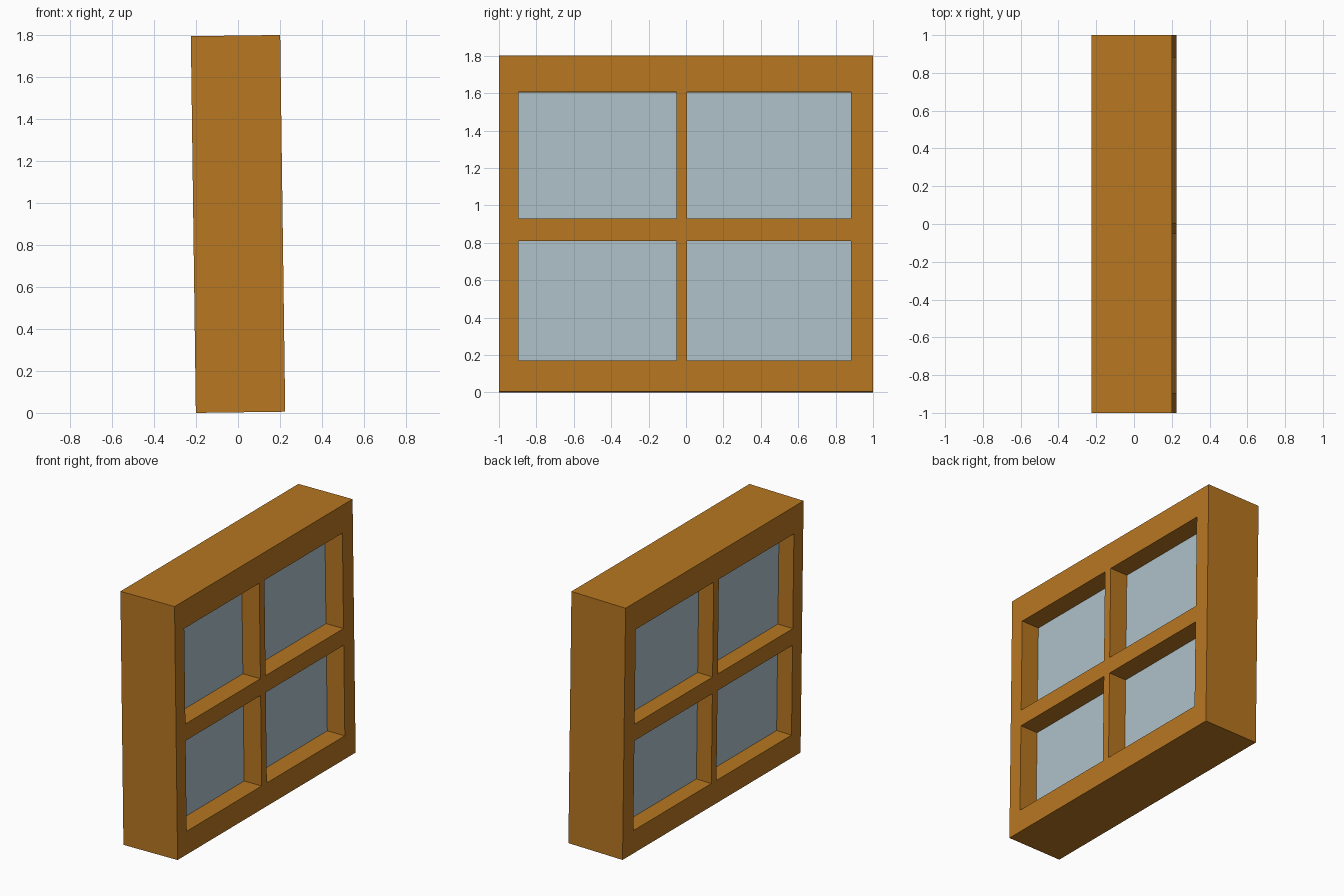
import bpy, bmesh, math
from mathutils import Matrix

if "Cube" in bpy.data.objects:
    bpy.data.objects.remove(bpy.data.objects["Cube"])

HALF = 0.213                              # half depth of the frame
TILT = 0.0133                             # slight lean towards -x
YS = [-1, -0.895, -0.052, 0.006, 0.882, 1]
ZS = [0, 0.164, 0.805, 0.924, 1.6, 1.796]
PLACE = Matrix.Translation((0.012, 0, HALF * math.sin(TILT))) @ Matrix.Rotation(-TILT, 4, 'Y')


def material(name, color):
    m = bpy.data.materials.new(name)
    m.diffuse_color = (*color, 1)
    m.use_nodes = True
    m.node_tree.nodes["Principled BSDF"].inputs["Base Color"].default_value = m.diffuse_color
    return m


def finish(name, bm, mat):
    bmesh.ops.recalc_face_normals(bm, faces=bm.faces)
    bm.transform(PLACE)
    me = bpy.data.meshes.new(name)
    bm.to_mesh(me)
    bm.free()
    me.materials.append(mat)
    ob = bpy.data.objects.new(name, me)
    bpy.context.collection.objects.link(ob)
    return ob


def slab(name, cells, x0, x1, mat):
    """Extrude chosen cells of the y/z grid from x0 to x1."""
    bm = bmesh.new()
    for i, j in cells:
        corners = [(i, j), (i + 1, j), (i + 1, j + 1), (i, j + 1)]
        bm.faces.new([bm.verts.new((x0, YS[a], ZS[b])) for a, b in corners])
    bmesh.ops.remove_doubles(bm, verts=bm.verts, dist=1e-5)
    base = bm.faces[:]
    ext = bmesh.ops.extrude_face_region(bm, geom=base, use_keep_orig=True)
    for v in ext["geom"]:
        if isinstance(v, bmesh.types.BMVert):
            v.co.x = x1
    return finish(name, bm, mat)


wood = material("orange wood", (0.479, 0.184, 0.015))
glass = material("pale blue glass", (0.423, 0.539, 0.584))

panes = [(i, j) for i in (1, 3) for j in (1, 3)]
bars = [(i, j) for i in range(5) for j in range(5) if (i, j) not in panes]

# Frame with its cross bars
slab("window_frame", bars, -HALF, HALF, wood)

# Recessed panes
for n, cell in enumerate(panes):
    slab(f"glass_pane_{n + 1}", [cell], -0.096, 0.075, glass)
